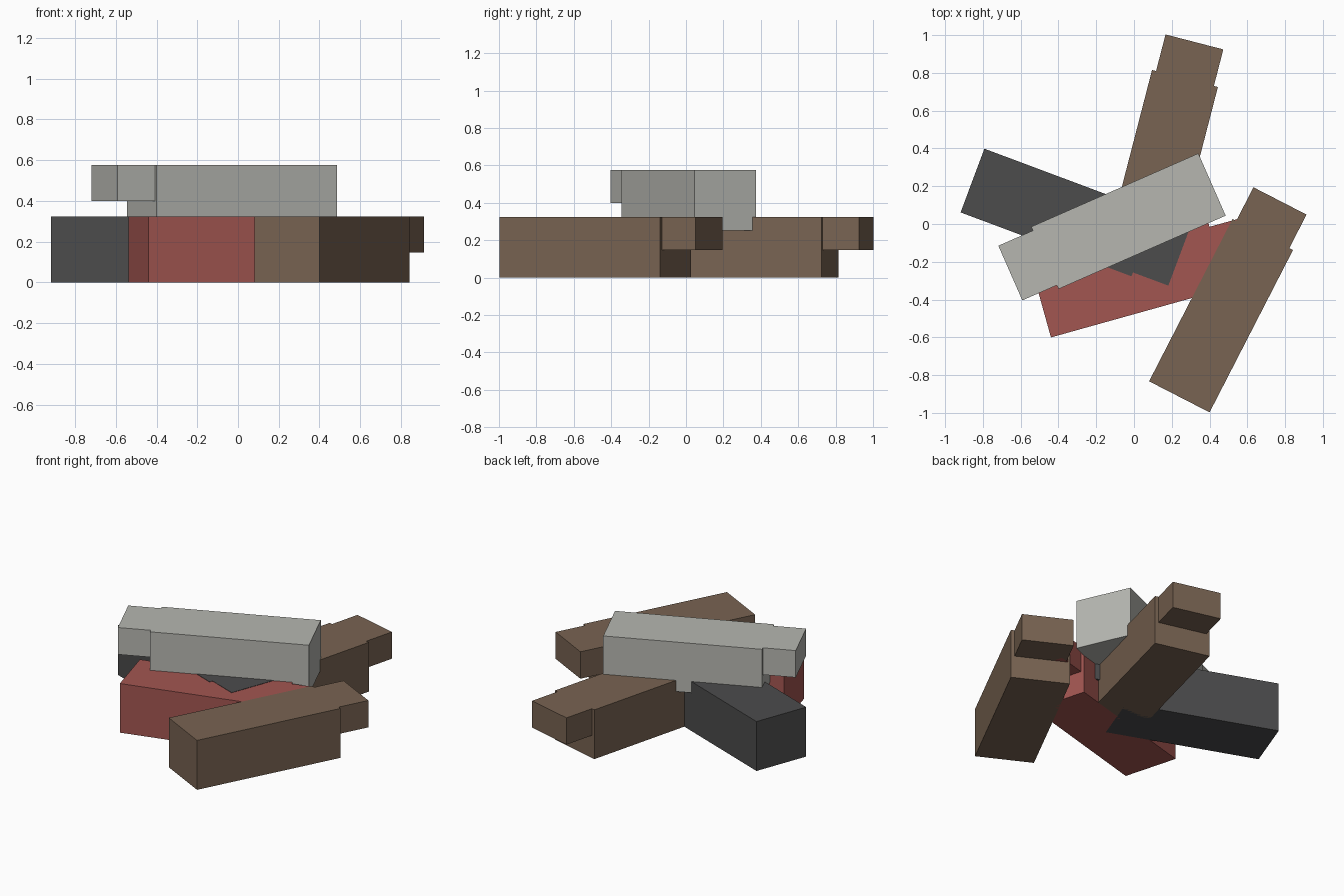
import bpy
import bmesh
from math import radians
from mathutils import Matrix, Vector

cube = bpy.data.objects.get("Cube")
if cube:
    bpy.data.objects.remove(cube, do_unlink=True)


def material(name, rgb):
    mat = bpy.data.materials.new(name)
    mat.use_nodes = True
    color = (*rgb, 1)
    mat.diffuse_color = color
    mat.node_tree.nodes["Principled BSDF"].inputs["Base Color"].default_value = color
    return mat


brown = material("brown wood", (0.19, 0.126, 0.084))
red = material("red wood", (0.36, 0.092, 0.082))
pale = material("pale grey wood", (0.465, 0.47, 0.435))
dark = material("charcoal wood", (0.072, 0.072, 0.073))

# Shared beam dimensions
LENGTH, WIDTH, HEIGHT = 0.966, 0.36, 0.325
TONGUE_LENGTH, TONGUE_WIDTH, TONGUE_BOTTOM = 0.2, 0.316, 0.148


def add_box(bm, low, high):
    low, high = Vector(low), Vector(high)
    place = Matrix.Translation((low + high) / 2) @ Matrix.Diagonal((*(high - low), 1))
    bmesh.ops.create_cube(bm, size=1, matrix=place)


def beam(name, mat, start, angle, z=0, top=HEIGHT):
    """Beam running along local x from its plain end, with a tongue at the far end."""
    bm = bmesh.new()
    add_box(bm, (0, -WIDTH / 2, 0), (LENGTH, WIDTH / 2, top))
    add_box(bm, (LENGTH, -TONGUE_WIDTH / 2, TONGUE_BOTTOM),
            (LENGTH + TONGUE_LENGTH, TONGUE_WIDTH / 2, top))
    mesh = bpy.data.meshes.new(name)
    bm.to_mesh(mesh)
    bm.free()
    mesh.materials.append(mat)
    obj = bpy.data.objects.new(name, mesh)
    obj.location = (*start, z)
    obj.rotation_euler.z = radians(angle)
    bpy.context.collection.objects.link(obj)


# Crossed lower beams, tops staggered by a hair where they overlap
beam("red_beam", red, (-0.488, -0.427), 15.6, top=HEIGHT - 0.002)
beam("back_beam", brown, (0.028, -0.165), 75.5, top=HEIGHT - 0.001)
beam("charcoal_beam", dark, (-0.855, 0.23), -20.5)
beam("right_beam", brown, (0.24, -0.915), 62.8)

# Upper beam resting across the pile
beam("upper_beam", pale, (0.413, 0.209), 203.7, z=0.251)
